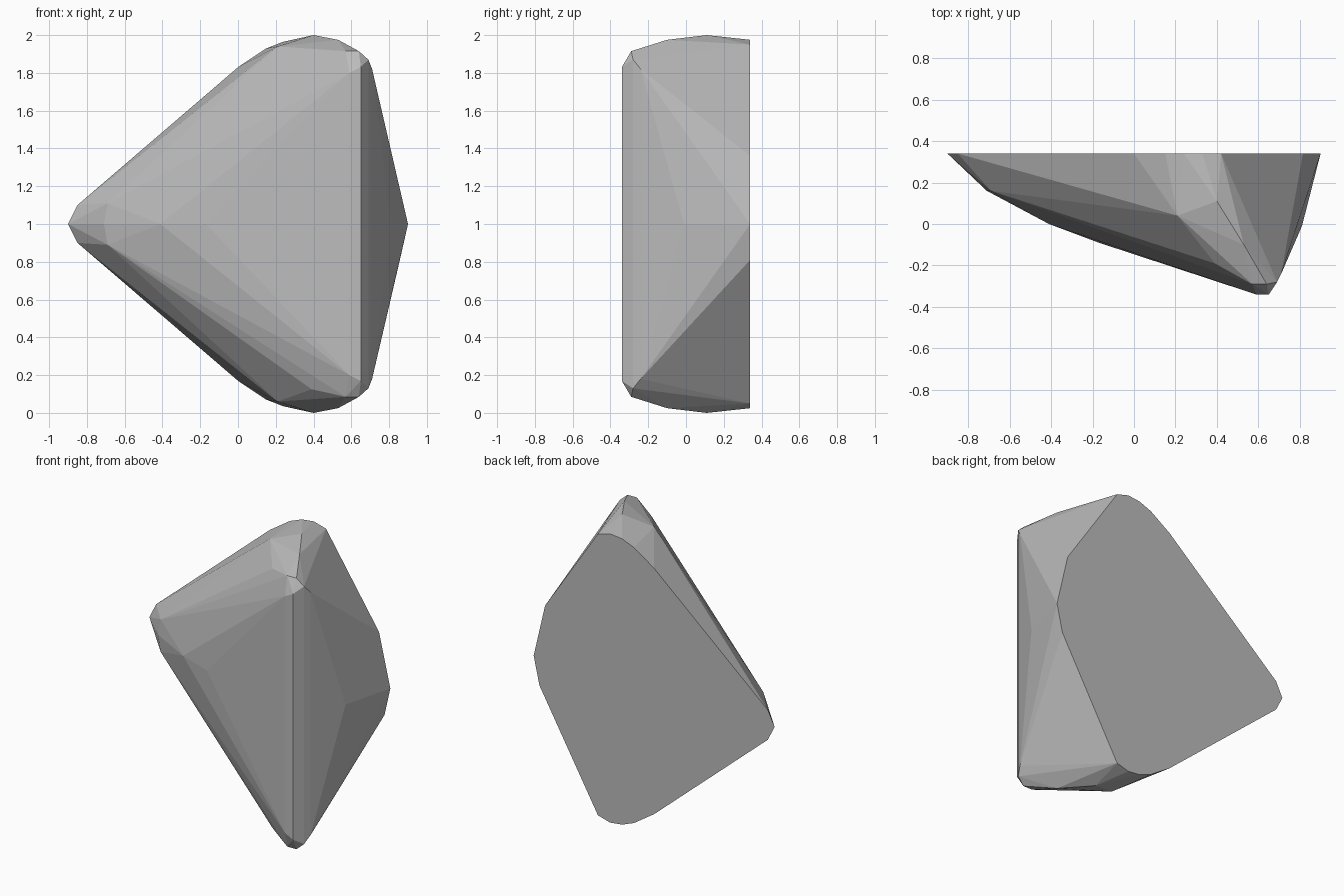
import bpy, bmesh, math

if "Cube" in bpy.data.objects:
    bpy.data.objects.remove(bpy.data.objects["Cube"], do_unlink=True)

MID = 1.0     # height of the mirror plane
BACK = 0.34   # flat rear face
FRONT = -0.34

# Rounded upper outline of the rear face: x, height above the middle
back_outline = [(-0.85, 0.1), (0, 0.83), (0.15, 0.93), (0.24, 0.965),
                (0.33, 0.975), (0.42, 0.95)]
# Rounded upper corner: x, y, height above the middle
corner = [(0.4, 0.11, 1), (0.21, 0.04, 0.94), (0.53, -0.1, 0.975),
          (0.39, -0.19, 0.875), (0.57, -0.29, 0.915), (0.64, -0.29, 0.915),
          (0.69, -0.28, 0.87), (0.71, -0.24, 0.82), (0.59, FRONT, 0.8),
          (0.65, FRONT, 0.83), (-0.69, 0.16, 0.11)]
# Points on the mirror plane: x, y
middle = [(-0.9, BACK), (-0.71, 0.16), (-0.41, 0), (-0.17, -0.09),
          (0.81, -0.01), (0.9, BACK)]
# Uneven steps of the rear outline on the short side: x, height
side_steps = [(0.815, 0.36), (0.857, -0.19)]

points = [(x, y, MID) for x, y in middle]
points += [(x, BACK, MID + h) for x, h in side_steps]
for side in (1, -1):
    points += [(x, BACK, MID + side * h) for x, h in back_outline]
    points += [(x, y, MID + side * h) for x, y, h in corner]

# Faceted stone wrapped around the points
bm = bmesh.new()
for p in points:
    bm.verts.new(p)
hull = bmesh.ops.convex_hull(bm, input=bm.verts)
inside = {g for g in hull["geom_interior"] + hull["geom_unused"]
          if isinstance(g, bmesh.types.BMVert)}
bmesh.ops.delete(bm, geom=list(inside), context="VERTS")
bmesh.ops.dissolve_limit(bm, angle_limit=math.radians(0.5),
                         verts=bm.verts, edges=bm.edges)
bmesh.ops.recalc_face_normals(bm, faces=bm.faces)
mesh = bpy.data.meshes.new("faceted_wedge")
bm.to_mesh(mesh)
bm.free()
wedge = bpy.data.objects.new("faceted_wedge", mesh)
bpy.context.collection.objects.link(wedge)

# Plain grey surface
grey = bpy.data.materials.new("grey")
grey.use_nodes = True
colour = (0.5, 0.5, 0.5, 1)
grey.diffuse_color = colour
grey.node_tree.nodes["Principled BSDF"].inputs["Base Color"].default_value = colour
mesh.materials.append(grey)
